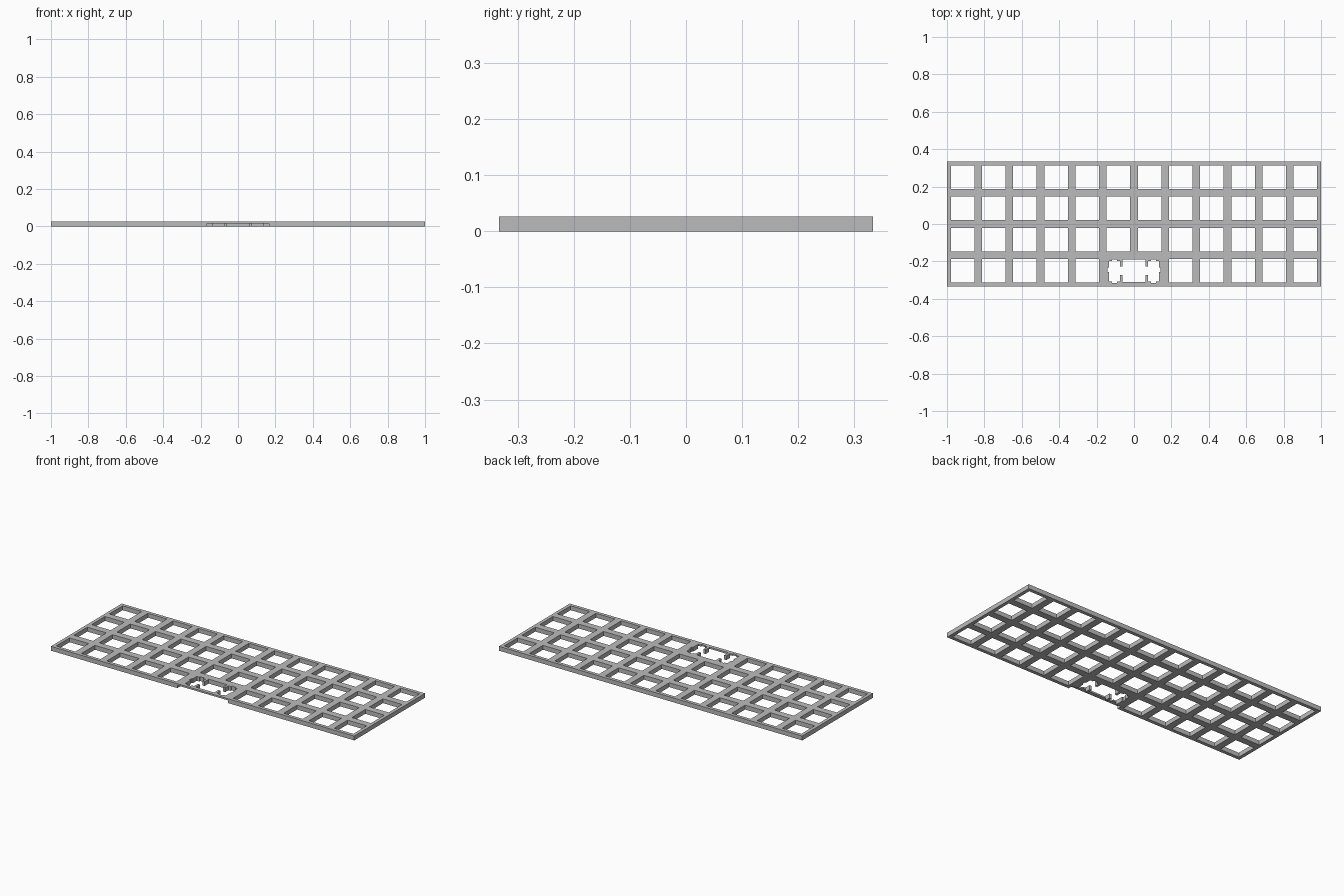
import bpy
import bmesh

if "Cube" in bpy.data.objects:
    bpy.data.objects.remove(bpy.data.objects["Cube"], do_unlink=True)

PITCH = 1 / 6
HOLE = 0.126
THICK = 0.026
COLUMNS, ROWS = 12, 4
WIDE_Y = -0.25

grey = bpy.data.materials.new("plain grey")
grey.use_nodes = True
grey.diffuse_color = (0.5, 0.5, 0.5, 1)
grey.node_tree.nodes["Principled BSDF"].inputs["Base Color"].default_value = (0.5, 0.5, 0.5, 1)


def add_prisms(name, outlines, z0, z1):
    """One object made of outlines extruded from z0 to z1."""
    bm = bmesh.new()
    for outline in outlines:
        face = bm.faces.new([bm.verts.new((x, y, z0)) for x, y in outline])
        side = bmesh.ops.extrude_face_region(bm, geom=[face])
        top = [v for v in side["geom"] if isinstance(v, bmesh.types.BMVert)]
        bmesh.ops.translate(bm, verts=top, vec=(0, 0, z1 - z0))
    bmesh.ops.recalc_face_normals(bm, faces=bm.faces)
    mesh = bpy.data.meshes.new(name)
    bm.to_mesh(mesh)
    bm.free()
    mesh.materials.append(grey)
    obj = bpy.data.objects.new(name, mesh)
    bpy.context.collection.objects.link(obj)
    return obj


def rectangle(cx, cy, w, h):
    return [(cx + sx * w / 2, cy + sy * h / 2)
            for sx, sy in ((-1, -1), (1, -1), (1, 1), (-1, 1))]


# Plate
plate = add_prisms("switch_plate", [rectangle(0, 0, 2, ROWS * PITCH)], 0, THICK)

# Square switch holes, leaving the two front middle places for the wide key
squares = []
for col in range(COLUMNS):
    for row in range(ROWS):
        if row == 0 and col in (5, 6):
            continue
        squares.append(rectangle((col - 5.5) * PITCH, (row - 1.5) * PITCH, HOLE, HOLE))
key_cutter = add_prisms("key_cutter", squares, -0.1, 0.1)

# Wide key opening: switch hole joined to a notched stabiliser slot each side
half = [(0, 0.061), (0.061, 0.061), (0.061, 0.022), (0.075, 0.022),
        (0.075, 0.053), (0.091, 0.053), (0.091, 0.061), (0.117, 0.061),
        (0.117, 0.053), (0.134, 0.053), (0.134, 0.018), (0.141, 0.018),
        (0.141, -0.006), (0.134, -0.006), (0.134, -0.057), (0.117, -0.057),
        (0.117, -0.065), (0.091, -0.065), (0.091, -0.057), (0.075, -0.057),
        (0.075, -0.022), (0.061, -0.022), (0.061, -0.061), (0, -0.061)]
outline = half[1:-1] + [(-x, y) for x, y in reversed(half[1:-1])]
wide_cutter = add_prisms("wide_key_cutter",
                         [[(x, y + WIDE_Y) for x, y in outline]], -0.1, 0.1)

# Relief under the front edge for the stabiliser wire
relief_cutter = add_prisms("relief_cutter",
                           [rectangle(0, -0.355, 2 * PITCH, 0.1)], -0.1, 0.016)

# Cut everything and discard the cutters
bpy.context.view_layer.objects.active = plate
for cutter in (key_cutter, wide_cutter, relief_cutter):
    cutter.hide_render = True
    mod = plate.modifiers.new(cutter.name, "BOOLEAN")
    mod.operation = "DIFFERENCE"
    mod.solver = "EXACT"
    mod.object = cutter
    bpy.ops.object.modifier_apply(modifier=mod.name)
    bpy.data.objects.remove(cutter, do_unlink=True)
